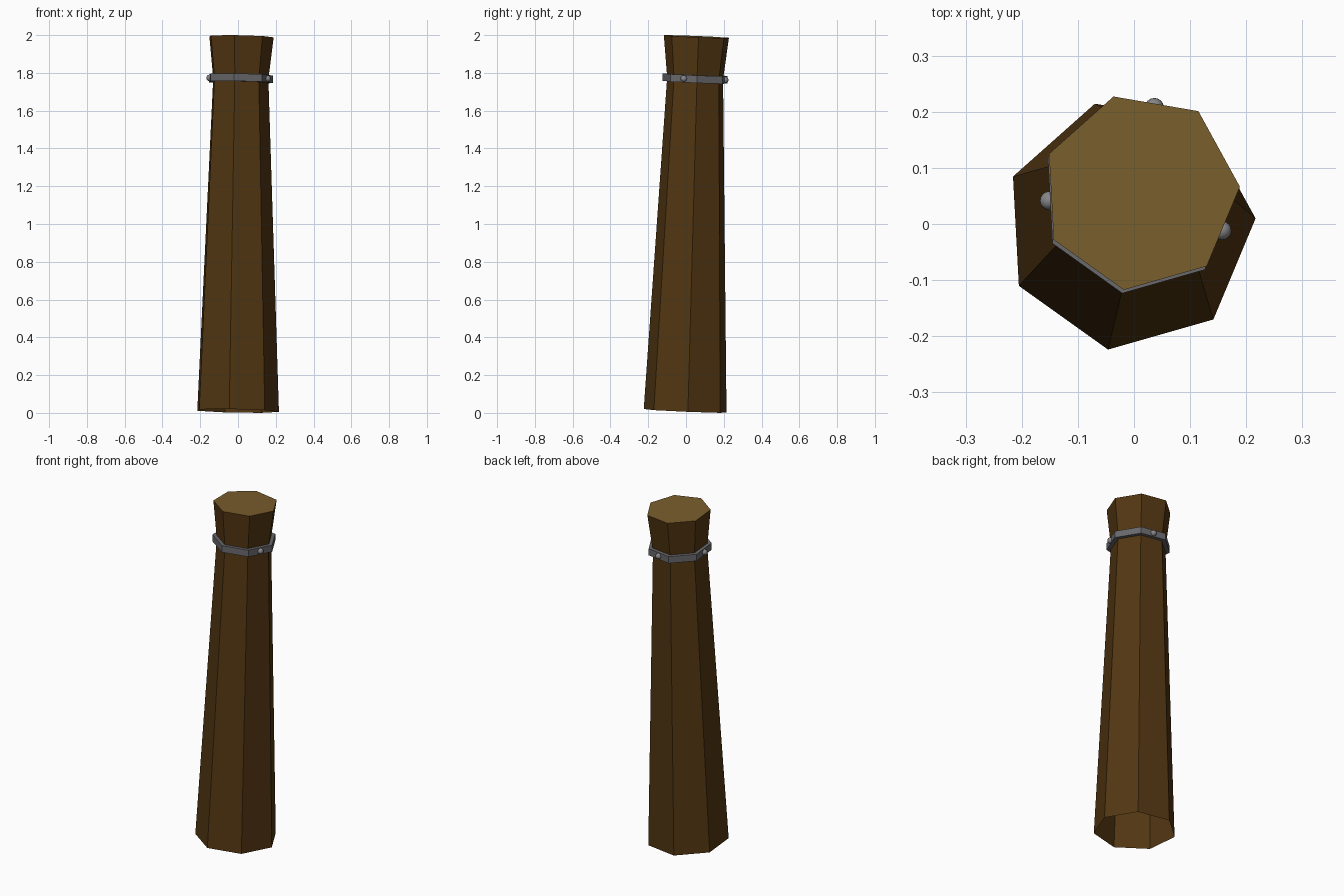
import bpy, bmesh
from math import cos, sin, radians
from mathutils import Vector

if "Cube" in bpy.data.objects:
    bpy.data.objects.remove(bpy.data.objects["Cube"])

SIDES, STEP, START = 7, 360 / 7, -99.8
SLOPE = Vector((-0.02, -0.042))      # slices lean slightly with the post


def material(name, rgb):
    m = bpy.data.materials.new(name)
    m.diffuse_color = (*rgb, 1)
    m.use_nodes = True
    m.node_tree.nodes["Principled BSDF"].inputs["Base Color"].default_value = m.diffuse_color
    return m


bark = material("dark_wood", (0.085, 0.037, 0.006))
cut = material("cut_wood", (0.19, 0.11, 0.025))
metal = material("metal", (0.14, 0.14, 0.15))
bolt_metal = material("bolt_metal", (0.24, 0.24, 0.25))


def ring(bm, centre, r):
    """Seven-sided slice, tilted with the post."""
    out = []
    for i in range(SIDES):
        a = radians(START + i * STEP)
        x, y = r * cos(a), r * sin(a)
        z = SLOPE.x * x + SLOPE.y * y
        out.append(bm.verts.new(Vector(centre) + Vector((x, y, z))))
    return out


def bridge(bm, a, b):
    for i in range(SIDES):
        j = (i + 1) % SIDES
        bm.faces.new((a[i], a[j], b[j], b[i]))


def finish(bm, name, mats):
    me = bpy.data.meshes.new(name)
    bm.to_mesh(me)
    bm.free()
    for m in mats:
        me.materials.append(m)
    ob = bpy.data.objects.new(name, me)
    bpy.context.collection.objects.link(ob)
    return ob


# Post: tapered, flared at the head, open underneath
bm = bmesh.new()
base = ring(bm, (-0.008, -0.002, 0.0105), 0.225)
neck = ring(bm, (0.009, 0.05, 1.77), 0.152)
head = ring(bm, (0.012, 0.057, 1.992), 0.177)
bridge(bm, base, neck)
bridge(bm, neck, head)
bm.faces.new(head).material_index = 1
finish(bm, "post", [bark, cut])

# Metal band around the neck
C = Vector((0.009, 0.05, 1.77))
up = Vector((0, 0, 0.02))
bm = bmesh.new()
loops = [ring(bm, C - up, 0.15), ring(bm, C - up, 0.176),
         ring(bm, C + up, 0.176), ring(bm, C + up, 0.15)]
for k in range(4):
    bridge(bm, loops[k], loops[(k + 1) % 4])
bmesh.ops.recalc_face_normals(bm, faces=bm.faces)
finish(bm, "band", [metal])

# Bolts centred on alternate band faces
for n, k in enumerate((1.5, 3.5, 5.5)):
    a = radians(START + k * STEP)
    d = Vector((cos(a), sin(a), 0))
    d.z = SLOPE.x * d.x + SLOPE.y * d.y
    bpy.ops.mesh.primitive_uv_sphere_add(segments=16, ring_count=10, radius=0.017,
                                         location=C + d * 0.16)
    ob = bpy.context.object
    ob.name = f"bolt_{n + 1}"
    ob.data.materials.append(bolt_metal)
    bpy.ops.object.shade_smooth()
